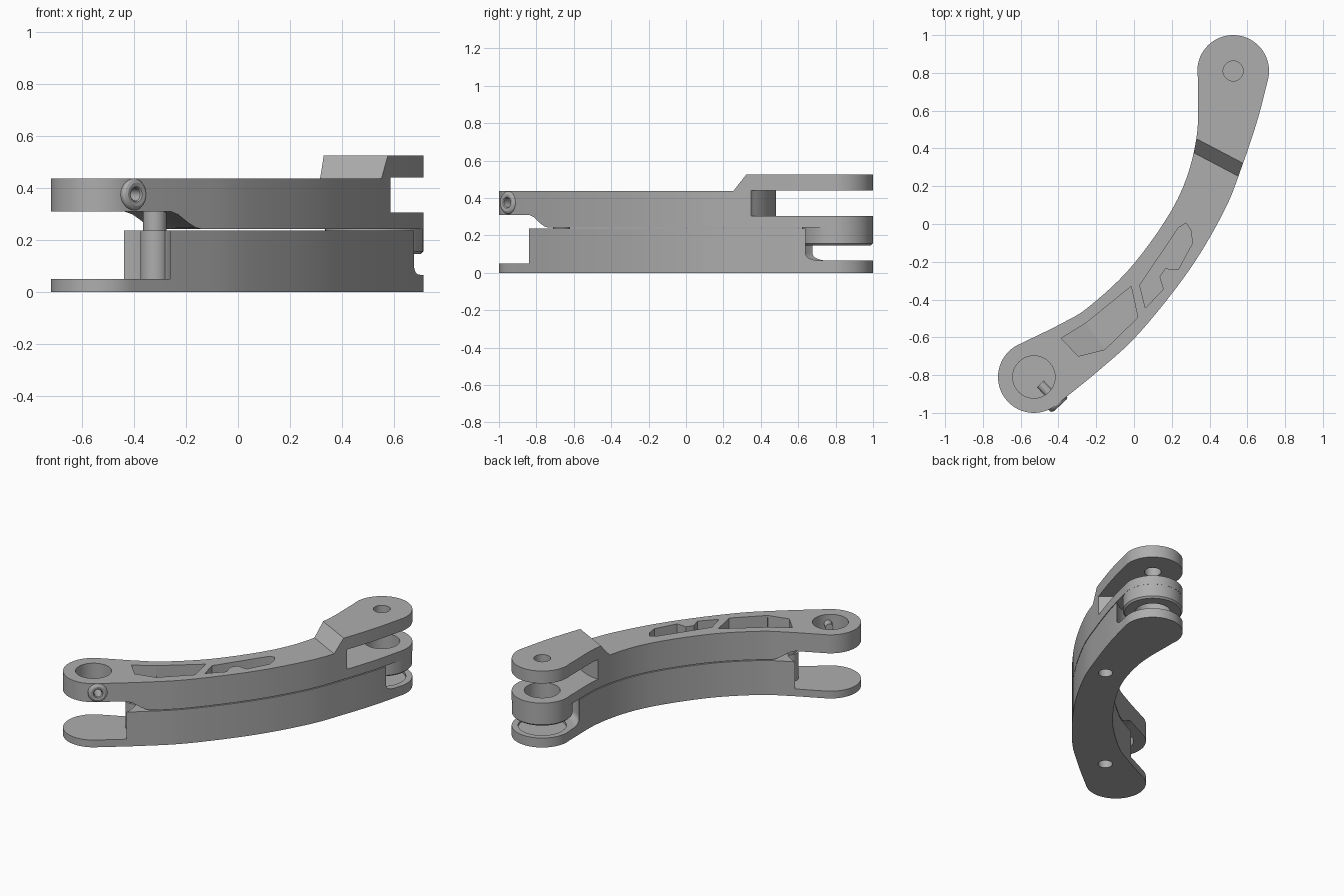
import bpy
import bmesh
from math import cos, sin, radians, pi
from mathutils import Matrix, Vector

cube = bpy.data.objects.get("Cube")
if cube:
    bpy.data.objects.remove(cube, do_unlink=True)

grey = bpy.data.materials.new("plain grey")
grey.use_nodes = True
grey.diffuse_color = (0.42, 0.42, 0.42, 1)
grey.node_tree.nodes["Principled BSDF"].inputs["Base Color"].default_value = grey.diffuse_color

# Pivot centres of the two rounded ends, and their radius
END_A, END_B, END_R = (-0.53, -0.81), (0.525, 0.81), 0.19


def finish(name, bm, matrix=None):
    bmesh.ops.recalc_face_normals(bm, faces=bm.faces)
    if matrix:
        bm.transform(matrix)
    mesh = bpy.data.meshes.new(name)
    bm.to_mesh(mesh)
    bm.free()
    mesh.materials.append(grey)
    ob = bpy.data.objects.new(name, mesh)
    bpy.context.collection.objects.link(ob)
    return ob


def prism(name, points, low, high, matrix=None, bevel=0):
    """Extrude a polygon; low is one height or one height per point."""
    lows = low if isinstance(low, list) else [low] * len(points)
    bm = bmesh.new()
    bottom = [bm.verts.new((x, y, z)) for (x, y), z in zip(points, lows)]
    top = [bm.verts.new((x, y, high)) for x, y in points]
    base = bm.faces.new(bottom[::-1])
    bm.faces.new(top)
    for i in range(len(points)):
        j = (i + 1) % len(points)
        bm.faces.new((bottom[i], bottom[j], top[j], top[i]))
    if bevel:
        bmesh.ops.bevel(bm, geom=list(base.edges), offset=bevel, segments=3,
                        profile=0.5, affect='EDGES')
    return finish(name, bm, matrix)


def lathe(name, profile, matrix, steps=64):
    """Spin a closed (radius, height) profile around the local z axis."""
    bm = bmesh.new()
    verts = [bm.verts.new((r, 0, z)) for r, z in profile]
    edges = [bm.edges.new((verts[i - 1], verts[i])) for i in range(len(verts))]
    bmesh.ops.spin(bm, geom=verts + edges, cent=(0, 0, 0), axis=(0, 0, 1),
                   angle=2 * pi, steps=steps)
    bmesh.ops.remove_doubles(bm, verts=bm.verts, dist=0.0005)
    loose = [e for e in bm.edges if not e.link_faces]
    bmesh.ops.delete(bm, geom=loose, context='EDGES')
    return finish(name, bm, matrix)


def at(xy, z=0):
    return Matrix.Translation((xy[0], xy[1], z))


def cylinder(name, xy, r, z0, z1):
    return lathe(name, [(0, z0), (r, z0), (r, z1), (0, z1)], at(xy))


def cut(ob, *cutters):
    for c in cutters:
        c.hide_render = True
        mod = ob.modifiers.new("cut", 'BOOLEAN')
        mod.operation, mod.solver, mod.object = 'DIFFERENCE', 'EXACT', c
        bpy.context.view_layer.objects.active = ob
        bpy.ops.object.modifier_apply(modifier=mod.name)
        bpy.data.objects.remove(c, do_unlink=True)


def arc(centre, r, a0, a1, n):
    angles = [radians(a0 + (a1 - a0) * i / n) for i in range(n + 1)]
    return [(centre[0] + r * cos(a), centre[1] + r * sin(a)) for a in angles]


def smooth_path(points, n=6):
    """Catmull-Rom curve through the points, without its two end points."""
    p = [Vector(q) for q in points]
    p = [2 * p[0] - p[1]] + p + [2 * p[-1] - p[-2]]
    out = []
    for a, b, c, d in zip(p, p[1:], p[2:], p[3:]):
        for i in range(n):
            t = i / n
            out.append(tuple(0.5 * (2 * b + (c - a) * t + (2 * a - 5 * b + 4 * c - d) * t * t
                                    + (3 * b - a - 3 * c + d) * t ** 3)))
    return out[1:]


# Curved outline shared by both halves of the link
cap_a = arc(END_A, END_R, 113, 310, 36)
cap_b = arc(END_B, END_R, -12, 190, 36)
outer = [(-0.18, -0.77), (0.03, -0.575), (0.295, -0.24), (0.48, 0.075), (0.575, 0.315), (0.655, 0.555)]
inner = [(0.33, 0.45), (0.23, 0.13), (0, -0.21), (-0.235, -0.435), (-0.39, -0.53)]
outline = (cap_a + smooth_path([cap_a[-1]] + outer + [cap_b[0]])
           + cap_b + smooth_path([cap_b[-1]] + inner + [cap_a[0]]))

# Lower half: solid bar with a thin tongue at each end
POST = (-0.32, -0.665)
lower = prism("lower_link", outline, 0, 0.236, bevel=0.012)
fillet = [(0.19 + 0.04 * sin(a), 0.105 - 0.04 * cos(a)) for a in [i * pi / 10 for i in range(6)]]
cut(lower,
    cylinder("front_tongue_cutter", END_A, 0.27, 0.05, 0.4),
    lathe("rear_tongue_cutter", [(0, 0.065)] + fillet + [(0.23, 0.4), (0, 0.4)], at(END_B)),
    cylinder("rear_recess_cutter", END_B, 0.15, 0.05, 0.1),
    cylinder("rear_screw_hole", (0.42, 0.22), 0.045, -0.1, 0.12),
    cylinder("front_screw_hole", POST, 0.045, -0.1, 0.12))

# Post joining both halves at the front end
post = lathe("joint_post", [(0, 0.121), (0.045, 0.121), (0.045, 0.04), (0.056, 0.04),
                            (0.056, 0.236), (0.045, 0.236), (0.045, 0.33), (0, 0.33)], at(POST))

# Upper half: raised rear fork, arched underside at the front
n, t = Vector((0.465, 0.885, 0)).normalized(), Vector((0.885, -0.465, 0)).normalized()
step_frame = Matrix((n, (0, 0, 1), t)).transposed().to_4x4()
fork_frame = Matrix((t, n, (0, 0, 1))).transposed().to_4x4()
upper = prism("upper_link", outline, 0.242, 0.525)
step = [(-3, 0.437), (0.481, 0.437), (0.555, 0.527), (0.555, 0.8), (-3, 0.8)]
wall = [(0.215 + 0.142 * u, 0.58 + 0.03 * (1 - u * u)) for u in [i / 6 - 1 for i in range(13)]]
gap = [(-0.6, 0.58)] + wall + [(1, 0.58), (1, 2), (-0.6, 2)]
arch = [(0, 0.31), (0.27, 0.31), (0.30, 0.297), (0.34, 0.265), (0.37, 0.248),
        (0.40, 0.241), (0.40, 0.15), (0, 0.15)]
cut(upper,
    prism("step_cutter", step, -2, 2, step_frame),
    prism("fork_cutter", gap, 0.305, 0.44, fork_frame),
    lathe("arch_cutter", arch, at(END_A)),
    cylinder("front_bore", END_A, 0.112, 0.1, 0.8),
    cylinder("rear_bore", END_B, 0.112, 0.1, 0.4),
    cylinder("rear_pin_hole", END_B, 0.053, 0.4, 0.8))

# Pockets sunk into the top, the first with a ramp toward the front
ramp = [(-0.385, -0.605), (-0.295, -0.70), (-0.155, -0.665), (-0.255, -0.525)]
bay = [(-0.255, -0.525), (-0.155, -0.665), (0.02, -0.495), (-0.015, -0.33)]
notched = [(0.03, -0.325), (0.06, -0.445), (0.155, -0.345), (0.135, -0.28), (0.165, -0.235),
           (0.205, -0.24), (0.235, -0.24), (0.31, -0.1), (0.3, -0.03), (0.275, 0.005), (0.235, -0.02)]
cut(upper,
    prism("ramp_cutter", ramp, [0.37, 0.37, 0.28, 0.28], 0.6),
    prism("bay_cutter", bay, 0.28, 0.6),
    prism("notched_cutter", notched, 0.28, 0.6))

# Ring below the rear fork
boss = lathe("rear_boss", [(0.112, 0.145), (0.178, 0.145), (0.189, 0.156), (0.189, 0.25),
                           (0.112, 0.25)], at(END_B))

# Side screw pointing out of the front end
direction = Vector((0.68, -0.73, 0))
aim = at(END_A, 0.375) @ direction.to_track_quat('Z', 'Y').to_matrix().to_4x4()
cut(upper, lathe("side_screw_hole", [(0, 0.05), (0.025, 0.05), (0.025, 0.3), (0, 0.3)], aim, 32))
screw = lathe("side_screw", [(0.025, 0.14), (0.061, 0.14), (0.061, 0.192), (0.056, 0.2),
                             (0.045, 0.205), (0.03, 0.203), (0.025, 0.198)], aim, 40)

# Smooth the round walls, keep the edges crisp
for ob in (lower, upper, post, boss, screw):
    bpy.ops.object.select_all(action='DESELECT')
    ob.select_set(True)
    bpy.context.view_layer.objects.active = ob
    bpy.ops.object.shade_smooth_by_angle(angle=radians(30))
